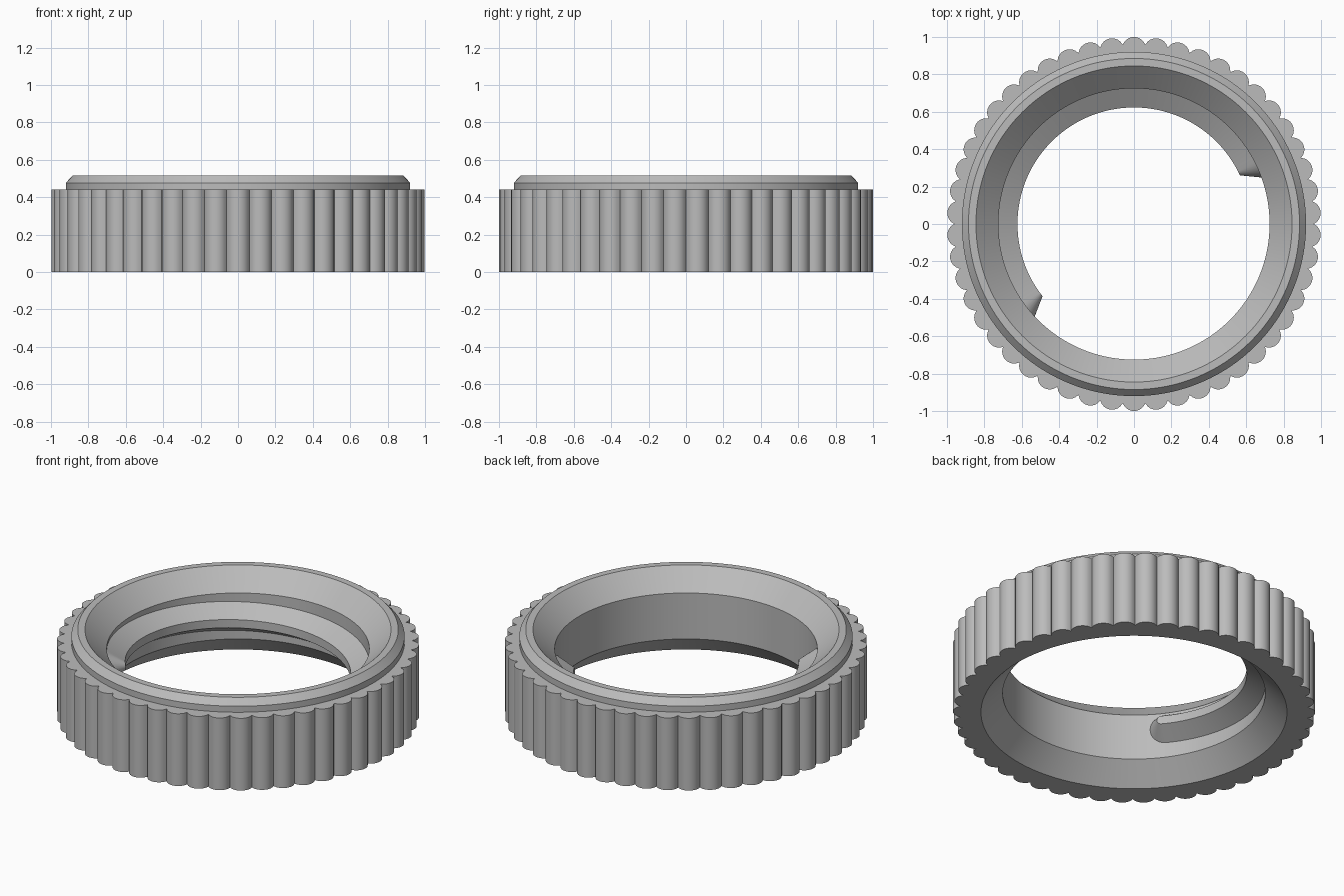
import bpy
import bmesh
import math

cube = bpy.data.objects.get("Cube")
if cube:
    bpy.data.objects.remove(cube, do_unlink=True)

grey = bpy.data.materials.new("plain_grey")
grey.use_nodes = True
COLOUR = (0.5, 0.5, 0.5, 1.0)
grey.diffuse_color = COLOUR
grey.node_tree.nodes["Principled BSDF"].inputs["Base Color"].default_value = COLOUR


def finish(name, bm):
    """Turn a bmesh into a smooth object with sharp creases."""
    bmesh.ops.remove_doubles(bm, verts=bm.verts[:], dist=1e-5)
    bmesh.ops.recalc_face_normals(bm, faces=bm.faces[:])
    mesh = bpy.data.meshes.new(name)
    bm.to_mesh(mesh)
    bm.free()
    mesh.materials.append(grey)
    obj = bpy.data.objects.new(name, mesh)
    bpy.context.collection.objects.link(obj)
    bpy.ops.object.select_all(action='DESELECT')
    obj.select_set(True)
    bpy.context.view_layer.objects.active = obj
    bpy.ops.object.shade_smooth_by_angle(angle=math.radians(30))
    return obj


def polar(r, a, z):
    return (r * math.cos(a), r * math.sin(a), z)


# Knurled ring: a lathed section whose outer wall follows round scallops
LOBES, STEPS = 50, 10
LOBE_R = 0.065
LOBE_CENTRE = 1 - LOBE_R
PITCH = math.tau / LOBES


def scallop(a):
    d = (a - math.pi / 2 + PITCH / 2) % PITCH - PITCH / 2
    side = LOBE_CENTRE * math.sin(d)
    return LOBE_CENTRE * math.cos(d) + math.sqrt(LOBE_R ** 2 - side ** 2)


# (radius, height); None means the scalloped radius
section = [(None, 0), (None, 0.44), (0.92, 0.44), (0.92, 0.477), (0.885, 0.515),
           (0.845, 0.515), (0.725, 0.40), (0.725, 0.12), (0.845, 0)]
bm = bmesh.new()
count = LOBES * STEPS
rings = []
for r, z in section:
    angles = [(i + STEPS / 2) * PITCH / STEPS + math.pi / 2 for i in range(count)]
    rings.append([bm.verts.new(polar(scallop(a) if r is None else r, a, z)) for a in angles])
for k, ring in enumerate(rings):
    after = rings[(k + 1) % len(rings)]
    for i in range(count):
        j = (i + 1) % count
        bm.faces.new((ring[i], ring[j], after[j], after[i]))
finish("knurled_ring", bm)

# Inner thread: a half-turn helical rib with tapered flanks and rounded ends
START, END = math.radians(27), math.radians(216)
BASE = (0.745, 0.10)    # radius, half height, sunk into the wall
CREST = (0.623, 0.025)
ROUND, TURN = 8, 90


def rib_height(a):
    return 0.264 + 0.16 * (a - math.radians(135)) / math.tau


# Each station: centre angle, offset along the rib, share of the half height
stations = []
for i in range(ROUND):
    t = i / ROUND * math.pi / 2
    stations.append((START, -math.cos(t), math.sin(t)))
for i in range(TURN + 1):
    stations.append((START + (END - START) * i / TURN, 0, 1))
for i in reversed(range(ROUND)):
    t = i / ROUND * math.pi / 2
    stations.append((END, math.cos(t), math.sin(t)))

bm = bmesh.new()
rows = []
for centre, along, share in stations:
    row = []
    for (r, h), side in ((BASE, 1), (CREST, 1), (CREST, -1), (BASE, -1)):
        a = centre + along * h / r
        row.append(bm.verts.new(polar(r, a, rib_height(a) + side * share * h)))
    rows.append(row)
for p, q in zip(rows, rows[1:]):
    for k in range(4):
        m = (k + 1) % 4
        bm.faces.new((p[k], p[m], q[m], q[k]))
finish("inner_thread", bm)
